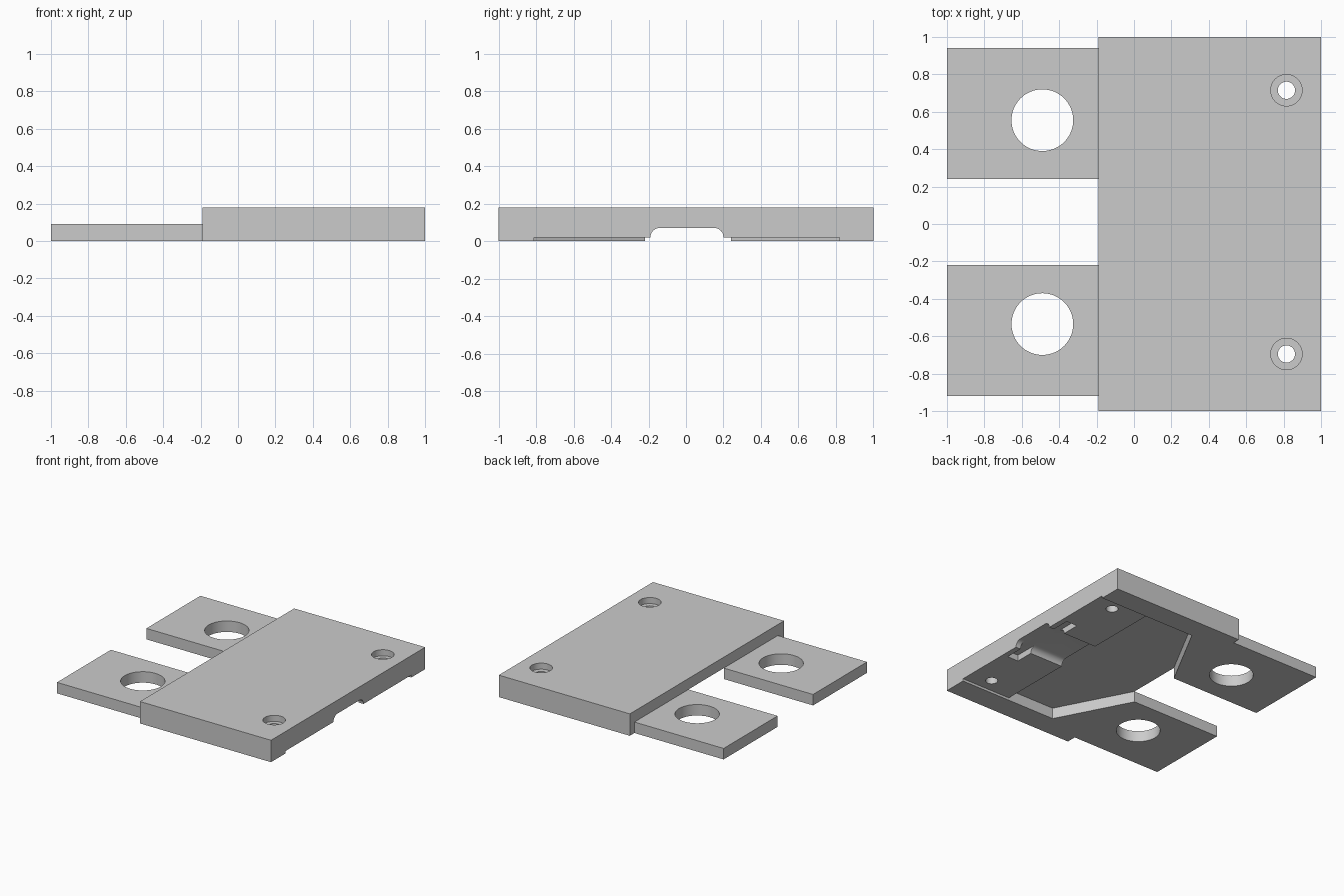
import bpy, bmesh
from math import sin, cos, pi
from mathutils import Vector

cube = bpy.data.objects.get("Cube")
if cube:
    bpy.data.objects.remove(cube, do_unlink=True)

grey = bpy.data.materials.new("plain grey")
grey.use_nodes = True
colour = (0.6, 0.6, 0.6, 1)
grey.diffuse_color = colour
grey.node_tree.nodes["Principled BSDF"].inputs["Base Color"].default_value = colour


def prism(name, base, along):
    """Solid made by sweeping a flat outline along a vector."""
    bm = bmesh.new()
    face = bm.faces.new([bm.verts.new(p) for p in base])
    new = bmesh.ops.extrude_face_region(bm, geom=[face])["geom"]
    bmesh.ops.translate(bm, vec=Vector(along),
                        verts=[v for v in new if isinstance(v, bmesh.types.BMVert)])
    bmesh.ops.recalc_face_normals(bm, faces=bm.faces)
    mesh = bpy.data.meshes.new(name)
    bm.to_mesh(mesh)
    bm.free()
    mesh.materials.append(grey)
    obj = bpy.data.objects.new(name, mesh)
    bpy.context.collection.objects.link(obj)
    return obj


def upright(name, outline, z0, z1):
    return prism(name, [(x, y, z0) for x, y in outline], (0, 0, z1 - z0))


def box(name, x0, x1, y0, y1, z0, z1):
    return upright(name, [(x0, y0), (x1, y0), (x1, y1), (x0, y1)], z0, z1)


def cylinder(name, x, y, r, z0, z1):
    ring = [2 * pi * i / 64 for i in range(64)]
    return upright(name, [(x + r * cos(a), y + r * sin(a)) for a in ring], z0, z1)


def combine(target, tool, operation):
    mod = target.modifiers.new(tool.name, "BOOLEAN")
    mod.operation, mod.solver, mod.object = operation, "EXACT", tool
    bpy.context.view_layer.objects.active = target
    bpy.ops.object.modifier_apply(modifier=mod.name)
    bpy.data.objects.remove(tool, do_unlink=True)


LOW = -0.1   # cutters start below the base

# Thick plate with two thin tabs
plate = box("mounting_plate", -0.19, 1, -1, 1, 0, 0.18)
for y0, y1 in ((-0.92, -0.22), (0.24, 0.94)):
    combine(plate, box("tab", -1, -0.15, y0, y1, 0, 0.09), "UNION")

# Funnel-shaped pocket underneath, open between the tabs
pocket = [(-0.2, -0.201), (0.12, -0.81), (0.55, -0.81),
          (0.55, 0.82), (0.12, 0.82), (-0.2, 0.221)]
combine(plate, upright("pocket", pocket, LOW, 0.09), "DIFFERENCE")

# Shallow shelf running out to the far edge
combine(plate, box("shelf", 0.5, 1.1, -0.81, 0.82, LOW, 0.02), "DIFFERENCE")

# Channel with rounded upper corners, and the slot crossing it
r, left, right, top = 0.05, -0.19, 0.2, 0.07
arc = [pi / 2 * i / 8 for i in range(9)]
profile = [(right, LOW)]
profile += [(right - r + r * cos(a), top - r + r * sin(a)) for a in arc]
profile += [(left + r - r * sin(a), top - r + r * cos(a)) for a in arc]
profile += [(left, LOW)]
combine(plate, prism("channel", [(0.5, y, z) for y, z in profile], (0.6, 0, 0)), "DIFFERENCE")
combine(plate, box("cross_slot", 0.855, 0.955, -0.34, 0.35, LOW, top), "DIFFERENCE")

# Large tab holes and counterbored screw holes
for y in (-0.535, 0.555):
    combine(plate, cylinder("tab_hole", -0.49, y, 0.165, LOW, 0.3), "DIFFERENCE")
for y in (-0.695, 0.715):
    combine(plate, cylinder("screw_hole", 0.815, y, 0.046, LOW, 0.3), "DIFFERENCE")
    combine(plate, cylinder("counterbore", 0.815, y, 0.084, 0.13, 0.3), "DIFFERENCE")

# Smooth the round walls, keep edges sharp
bpy.ops.object.select_all(action="DESELECT")
plate.select_set(True)
bpy.context.view_layer.objects.active = plate
bpy.ops.object.shade_smooth_by_angle(angle=pi / 6)
